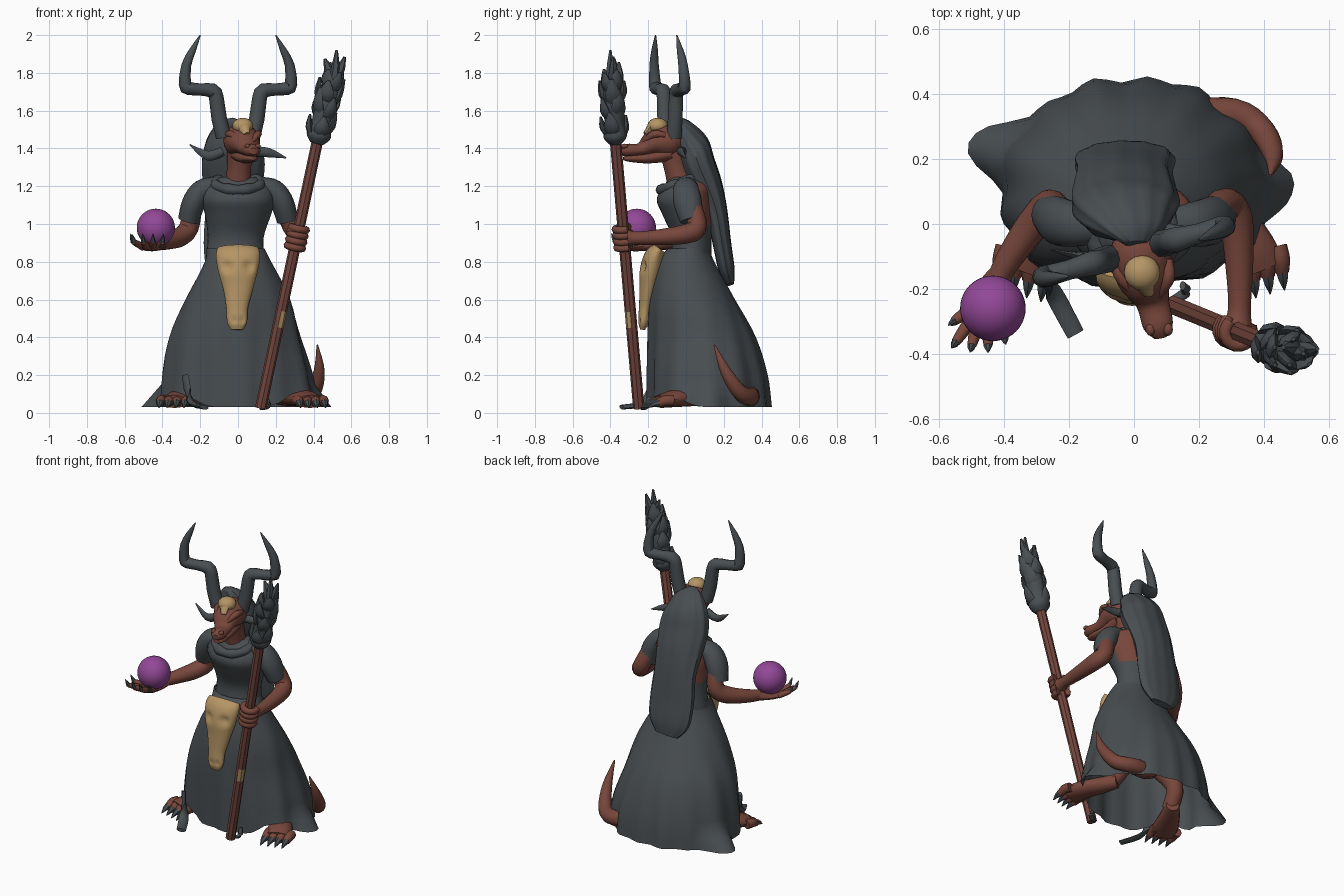
import bpy, bmesh, math, random
from mathutils import Vector as V

random.seed(4)

def mat(name, c):
    m = bpy.data.materials.new(name)
    m.diffuse_color = (*c, 1)
    return m

CLOTH = mat("charcoal", (0.066, 0.076, 0.083))
SKIN = mat("red_brown_skin", (0.185, 0.062, 0.044))
WOOD = mat("staff_wood", (0.175, 0.062, 0.048))
BONE = mat("bone", (0.46, 0.30, 0.13))
ORB = mat("purple_orb", (0.29, 0.065, 0.31))

def finish(name, bm, mats, angle=50):
    bmesh.ops.recalc_face_normals(bm, faces=bm.faces[:])
    me = bpy.data.meshes.new(name)
    bm.to_mesh(me)
    bm.free()
    for m in mats if isinstance(mats, list) else [mats]:
        me.materials.append(m)
    me.shade_smooth()
    me.set_sharp_from_angle(angle=math.radians(angle))
    ob = bpy.data.objects.new(name, me)
    bpy.context.collection.objects.link(ob)
    return ob

def spline(rows, n):
    """Catmull-Rom through rows of numbers, n steps per span."""
    out = []
    for i in range(len(rows) - 1):
        a, b, c, d = (rows[min(max(k, 0), len(rows) - 1)] for k in (i - 1, i, i + 1, i + 2))
        for s in range(n):
            t = s / n
            out.append([0.5 * (2*q + (r-p)*t + (2*p-5*q+4*r-w)*t*t + (3*q-p-3*r+w)*t**3)
                        for p, q, r, w in zip(a, b, c, d)])
    return out + [list(rows[-1])]

def tube(name, rows, mats, ref=(1, 0, 0), sides=12, n=4, flat=False, fold=(0, 0),
         caps=True, deform=None, paint=None, angle=50):
    """Sweep ellipses along a path. Row: x, y, z, radius [, second radius]."""
    rows = spline([(*r, r[3]) if len(r) == 4 else r for r in rows], n)
    bm, ref, rings = bmesh.new(), V(ref), []
    for i, r in enumerate(rows):
        p = V(r[:3])
        t = (V(rows[min(i+1, len(rows)-1)][:3]) - V(rows[max(i-1, 0)][:3])).normalized()
        u = V((1, 0, 0)) if flat else t.cross(ref).normalized()
        w = V((0, 1, 0)) if flat else u.cross(t)
        ring = []
        for k in range(sides):
            a = 2 * math.pi * k / sides
            f = 1 + fold[0] * math.cos(fold[1] * a)
            co = p + u * math.cos(a) * max(r[3], .002) * f + w * math.sin(a) * max(r[4], .002) * f
            ring.append(bm.verts.new(co))
        rings.append(ring)
    for a, b in zip(rings, rings[1:]):
        for k in range(sides):
            j = (k + 1) % sides
            bm.faces.new((a[k], a[j], b[j], b[k]))
    if caps:
        bm.faces.new(rings[0])
        bm.faces.new(rings[-1])
    if deform:
        for v in bm.verts:
            v.co = deform(v.co.copy())
    bmesh.ops.recalc_face_normals(bm, faces=bm.faces[:])
    if paint:
        for f in bm.faces:
            f.material_index = int(paint(f.calc_center_median(), f.normal))
    return finish(name, bm, mats, angle)

def ball(name, loc, scale, m, seg=24):
    bm = bmesh.new()
    bmesh.ops.create_uvsphere(bm, u_segments=seg, v_segments=seg // 2, radius=1)
    for v in bm.verts:
        v.co = [l + c * s for l, c, s in zip(loc, v.co, scale)]
    return finish(name, bm, m)

# Skirt: open bell with folds, hem lifted over the feet and pulled into two trailing points
def hem(c):
    k = max(0, 1 - c.z / 0.85)
    a = math.atan2(c.y - 0.12, c.x)
    s = 1 + 0.03 * k * math.cos(13 * a) + 0.015 * k * math.sin(7 * a)
    c.x, c.y = c.x * s, 0.12 + (c.y - 0.12) * s
    if c.y < 0.1:
        c.x *= 1 + 0.08 * k * min(1, (0.1 - c.y) / 0.15)
    low = max(0, 1 - c.z / 0.15)
    for ang, push in ((2.87, 0.13), (-0.03, 0.09)):
        d = math.atan2(math.sin(a - ang), math.cos(a - ang))
        g = push * low * math.exp(-(d / 0.26) ** 4)
        c.x += g * math.cos(ang)
        c.y += g * math.sin(ang)
    for ang in (-0.62, -2.5):
        c.z += 0.10 * low * math.exp(-((a - ang) / 0.3) ** 2)
    c.y = max(c.y, -0.215)
    return c

tube("skirt", [(-.015, .015, .87, .155, .11), (0, 0, .80, .175, .15), (0, .035, .6, .275, .225),
               (-.015, .085, .4, .345, .285), (-.005, .115, .2, .395, .315), (0, .125, .03, .41, .325)],
     CLOTH, flat=True, sides=64, n=4, caps=False, deform=hem)

# Torn hem strips trailing on the ground
tube("hem_strip_left", [(-.28, -.17, .2, .02, .012), (-.25, -.21, .06, .03, .014), (-.18, -.34, .03, .028, .012)],
     CLOTH, ref=(0, .4, 1), sides=8)
tube("hem_strip_right", [(.15, -.19, .08, .015, .01), (.16, -.21, .035, .018, .012), (.12, -.235, .025, .014, .01)],
     CLOTH, ref=(0, .4, 1), sides=8)

# Bodice with bare back
tube("bodice", [(-.015, .025, .82, .155, .11), (-.012, .03, .93, .148, .105), (0, .01, 1.05, .175, .135),
                (0, -.005, 1.13, .195, .15), (0, .01, 1.2, .18, .13), (0, 0, 1.25, .09, .08)],
     [CLOTH, SKIN], flat=True, sides=32, paint=lambda c, n: n.y > .35 and c.z > 1.0)
collar = [(.12 * math.cos(a), -.035 + .10 * math.sin(a), 1.215 + .035 * math.sin(a),
           .026 + .005 * (k % 2)) for k, a in enumerate(2 * math.pi * i / 16 for i in range(17))]
tube("collar", collar, CLOTH, ref=(0, 0, 1), sides=8, n=2)

# Neck and head, turned slightly to one side
tube("neck", [(0, -.02, 1.18, .075), (.005, -.05, 1.29, .064), (.01, -.075, 1.4, .07)], SKIN)
tube("head", [(0, -.01, 1.43, .05, .05), (.015, -.08, 1.44, .095, .09), (.035, -.17, 1.43, .085, .07),
              (.057, -.24, 1.395, .052, .035), (.075, -.315, 1.39, .046, .034), (.082, -.35, 1.385, .02, .018)],
     SKIN, ref=(0, 0, 1), sides=20)
tube("lower_jaw", [(.02, -.09, 1.375, .07, .045), (.045, -.2, 1.35, .052, .03), (.07, -.3, 1.347, .036, .018),
                   (.077, -.33, 1.348, .015, .01)], SKIN, ref=(0, 0, 1), sides=14)
for s in (-1, 1):
    tube("brow_ridge", [(.02 + s * .085, -.11, 1.47, .015), (.035 + s * .07, -.17, 1.475, .02),
                        (.045 + s * .03, -.225, 1.435, .01)], SKIN, sides=8)
    ball("nostril_bump", (.078 + s * .027, -.325, 1.412), (.015, .02, .013), SKIN, 12)
    # Ear fins
    ey = -.06 + .04 * s
    tube("ear_fin", [(s * .08, ey, 1.385, .025, .03), (s * .16, ey, 1.37 + .008 * s, .025, .014),
                     (s * .255, ey + .02, 1.385 - s * .035, .003)], CLOTH, ref=(0, 1, 0), sides=8)
    # Stepped horns
    path = [(.075, 1.46, .042), (.10, 1.56, .041), (.115, 1.67, .039), (.135, 1.706, .039), (.2, 1.712, .032),
            (.262, 1.718, .035), (.281, 1.738, .033), (.274, 1.84, .026), (.24, 1.92, .018), (.2, 2.0, .003)]
    tube("horn", [(s * x, -.085 + .28 * s * x - max(0, z - 1.75) * .08, z, r) for x, z, r in path],
         CLOTH, ref=(0, 1, 0), n=2, sides=10, angle=40)

# Small skull on the forehead
ball("forehead_skull", (.025, -.15, 1.52), (.056, .055, .042), BONE, 16)
tube("forehead_skull_snout", [(.03, -.18, 1.515, .035, .025), (.045, -.215, 1.475, .018, .014)], BONE, ref=(0, 1, 0), sides=8)

# Long hair, wide around the head
tube("hair", [(.005, -.06, 1.53, .04, .02), (-.005, -.015, 1.505, .1, .05), (-.025, .03, 1.42, .145, .088),
              (-.028, .065, 1.32, .165, .088), (-.03, .115, 1.2, .155, .078), (-.03, .16, 1.07, .145, .058),
              (-.03, .19, .9, .153, .048), (-.025, .215, .76, .14, .042), (-.02, .235, .68, .08, .02)],
     CLOTH, ref=(0, 1, 0), sides=44, fold=(.03, 11))

# Sleeves and arms
for s, side in ((-1, "left"), (1, "right")):
    tube("sleeve_" + side, [(s * .12, .0, 1.2, .05, .06), (s * .19, .0, 1.178, .058, .07), (s * .235, .01, 1.11, .062, .075),
                            (s * .262, .03, 1.02, .056, .062)], CLOTH, ref=(0, 1, 0), sides=16)
tube("arm_left", [(-.24, .03, 1.1, .05), (-.26, .055, .98, .052), (-.31, .0, .93, .052), (-.38, -.1, .905, .042),
                  (-.42, -.17, .895, .034)], SKIN)
tube("arm_right", [(.24, .03, 1.1, .05), (.285, .06, .99, .052), (.315, .01, .95, .052), (.325, -.14, .93, .042),
                   (.325, -.26, .925, .035), (.32, -.31, .925, .045)], SKIN)

# Open palm, clawed fingers and orb
tube("palm", [(-.405, -.14, .9, .032, .03), (-.435, -.21, .882, .055, .024), (-.465, -.29, .876, .06, .02),
              (-.475, -.32, .88, .04, .015)], SKIN, ref=(0, 0, 1))
for x0, y0, x1, y1 in ((-.5, -.26, -.555, -.30), (-.505, -.3, -.55, -.365), (-.485, -.315, -.5, -.375),
                       (-.45, -.31, -.45, -.375), (-.42, -.26, -.40, -.35)):
    a, b = V((x0, y0, .878)), V((x1, y1, .905))
    tip = b + (b - a).normalized() * .022 + V((0, 0, .035))
    tube("finger", [(*a, .02), (*a.lerp(b, .6), .018), (*b, .014)], SKIN, ref=(.2, .1, 1), sides=8)
    tube("finger_claw", [(*b, .014), (*b.lerp(tip, .5), .009), (*tip, .001)], CLOTH, ref=(0.9, -.5, 0), sides=6)
ball("orb", (-.435, -.26, .98), (.101, .101, .101), ORB, 40)

# Staff with a bone-coloured patch
S0, S1 = V((.12, -.25, .025)), V((.425, -.375, 1.46))
axis = (S1 - S0).normalized()
tube("staff", [(*S0.lerp(S1, t), .03) for t in (0, .3, .33, .36, .7, 1)], [WOOD, BONE], ref=(0, 1, 0), sides=8, n=1,
     paint=lambda c, n: .45 < c.z < .56 and n.x > .3 and n.y < .1, angle=30)

# Gripping fist
e1 = axis.cross(V((0, 1, 0))).normalized()
e2 = e1.cross(axis)
for i in range(4):
    c = S0.lerp(S1, .595 + i * .0225)
    pts = [(*(c + (e1 * math.cos(a) + e2 * math.sin(a)) * .042), .02) for a in (-3.6 + k * .75 for k in range(7))]
    tube("fist_finger", pts, SKIN, ref=axis, sides=8, n=2)
tube("thumb", [(.29, -.29, .95, .02), (.275, -.34, .965, .02), (.31, -.375, .97, .014)], SKIN, ref=(0, 0, 1), sides=8)

# Staff head: core with ragged layers of broad leaves and three forked tips
H1 = V((.51, -.39, 1.80))
tube("staff_head_core", [(*S1.lerp(H1, t), r) for t, r in
                         ((-.1, .035), (.02, .065), (.2, .055), (.45, .058), (.75, .05), (1, .02))],
     CLOTH, ref=(0, 1, 0), sides=10)
for lvl, (t, spread, ln) in enumerate(((.0, .068, .13), (.3, .065, .14), (.52, .066, .14), (.72, .05, .13))):
    for k in range(4):
        a = 2 * math.pi * (k + .5 * (lvl % 2)) / 4 + random.uniform(-.3, .3)
        d = e1 * math.cos(a) + e2 * math.sin(a)
        b = S1.lerp(H1, t + random.uniform(-.04, .04))
        l = ln * random.uniform(.8, 1.15)
        tube("staff_leaf", [(*(b + d * .025), .026, .016), (*(b + d * spread * .85 + axis * l * .45), .042, .02),
                            (*(b + d * spread + axis * l), .008, .006)], CLOTH, ref=d, sides=6, n=3)
for dx, dy, z in ((-.06, .01, 1.875), (.002, -.01, 1.92), (.045, .005, 1.885)):
    tube("staff_tip", [(.505, -.39, 1.75, .03), (.515 + dx * .6, -.39 + dy, 1.82, .024), (.52 + dx, -.39 + dy, z, .007)],
         CLOTH, ref=(0, 1, 0), sides=6)

# Belt skull with sunken sockets
def sockets(c):
    for x, z, r in ((-.055, .775, .028), (.055, .775, .028), (-.02, .49, .014), (.02, .49, .014)):
        d = math.hypot(c.x - x, c.z - z) / r
        if c.y < -.17 and d < 1.4:
            c.y += r * .9 * (1 - d / 1.4)
    return c
tube("belt_skull", [(0, -.14, .87, .11, .035), (0, -.165, .83, .117, .055), (0, -.185, .75, .105, .06),
                    (0, -.2, .66, .08, .046), (-.005, -.215, .56, .058, .034), (-.005, -.225, .48, .052, .028),
                    (-.005, -.23, .44, .03, .012)], BONE, ref=(0, 1, 0), sides=32, n=5, deform=sockets)

# Legs, feet, toes and claws
for s, side, dx in ((-1, "left", .035), (1, "right", .01)):
    tube("leg_" + side, [(s * .09, .06, .75, .08), (s * .14, .02, .45, .075), (s * .2, .14, .22, .055),
                         (s * .25 + dx, .08, .09, .05)], SKIN)
    tube("foot_" + side, [(s * .23 + dx, .13, .09, .04, .04), (s * .28 + dx, .05, .085, .058, .048),
                          (s * .345 + dx, -.07, .075, .078, .045), (s * .375 + dx, -.14, .06, .08, .035)],
         SKIN, ref=(0, 0, 1))
    for k in range(4):
        x, y = s * (.31 + .044 * k) + dx, -.145 + .012 * k
        tube("toe", [(x - s * .01, y + .04, .065, .03), (x, y, .065, .029), (x + s * .004, y - .04, .05, .022)], SKIN, sides=8)
        tube("toe_claw", [(x + s * .004, y - .03, .055, .023), (x + s * .008, y - .06, .047, .016),
                          (x + s * .012, y - .095, .027, .002)], CLOTH, sides=6)

# Tail sweeping out from under the hem
tube("tail", [(.0, .1, .42, .06), (.06, .23, .22, .06), (.18, .32, .11, .055), (.31, .34, .085, .048), (.395, .285, .11, .042),
              (.43, .21, .22, .03), (.42, .15, .36, .004)], SKIN, ref=(.6, .6, .2))
